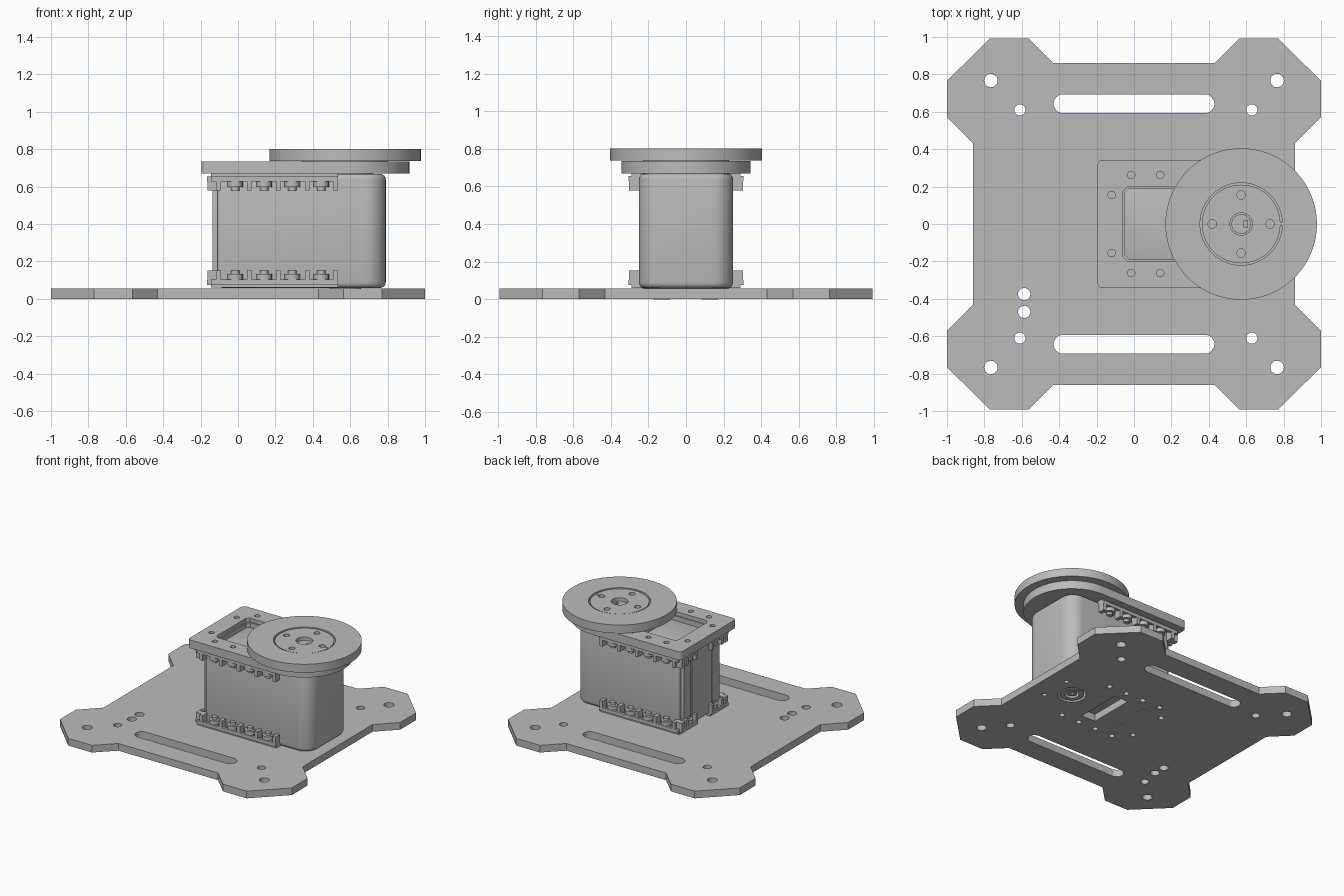
import bpy, bmesh, math
from mathutils import Matrix, Vector

cube = bpy.data.objects.get("Cube")
if cube:
    bpy.data.objects.remove(cube, do_unlink=True)

grey = bpy.data.materials.new("plain grey")
grey.use_nodes = True
COLOUR = (0.5, 0.5, 0.5, 1)
grey.diffuse_color = COLOUR
grey.node_tree.nodes["Principled BSDF"].inputs["Base Color"].default_value = COLOUR

AXIS = 0.573   # x of the output shaft
MID = 0.73     # lower flange height = MID - upper flange height


def add(name, mesh):
    mesh.name = name
    mesh.materials.clear()
    mesh.materials.append(grey)
    for p in mesh.polygons:
        p.use_smooth = True
        p.material_index = 0
    mesh.set_sharp_from_angle(angle=math.radians(30))
    ob = bpy.data.objects.new(name, mesh)
    bpy.context.collection.objects.link(ob)
    return ob


def arc(x, y, r, a0, a1, n):
    return [(x + r * math.cos(math.radians(a0 + (a1 - a0) * i / n)),
             y + r * math.sin(math.radians(a0 + (a1 - a0) * i / n))) for i in range(n + 1)]


def circle(x, y, r, n=24):
    return arc(x, y, r, 0, 360, n)[:-1]


def rect(x0, x1, y0, y1, left=0.0, right=0.0, n=8):
    """Rectangle with its own corner radius at each end."""
    pts = []
    for x, s, y, t, r, a in ((x1, -1, y1, -1, right, 0), (x0, 1, y1, -1, left, 90),
                             (x0, 1, y0, 1, left, 180), (x1, -1, y0, 1, right, 270)):
        pts += arc(x + s * r, y + t * r, r, a, a + 90, n) if r else [(x, y)]
    return pts


def slab(name, loops, z0, z1):
    """Flat sheet; the first loop is the outline, the others are holes."""
    cu = bpy.data.curves.new(name, "CURVE")
    cu.dimensions, cu.fill_mode = "2D", "BOTH"
    cu.extrude = (z1 - z0) / 2
    for pts in loops:
        sp = cu.splines.new("POLY")
        sp.points.add(len(pts) - 1)
        for p, (x, y) in zip(sp.points, pts):
            p.co = (x, y, 0, 1)
        sp.use_cyclic_u = True
    tmp = bpy.data.objects.new(name + "_curve", cu)
    bpy.context.collection.objects.link(tmp)
    deps = bpy.context.evaluated_depsgraph_get()
    mesh = bpy.data.meshes.new_from_object(tmp.evaluated_get(deps))
    bpy.data.objects.remove(tmp, do_unlink=True)
    bpy.data.curves.remove(cu)
    mesh.transform(Matrix.Translation((0, 0, (z0 + z1) / 2)))
    bm = bmesh.new()
    bm.from_mesh(mesh)
    bmesh.ops.remove_doubles(bm, verts=bm.verts, dist=1e-5)
    bmesh.ops.recalc_face_normals(bm, faces=bm.faces)
    bm.to_mesh(mesh)
    bm.free()
    return add(name, mesh)


def prism(name, pts, z0, z1, bevel):
    """Extruded outline with rounded top and bottom rims."""
    bm = bmesh.new()
    face = bm.faces.new([bm.verts.new((x, y, z0)) for x, y in pts])
    ext = bmesh.ops.extrude_face_region(bm, geom=[face])
    bmesh.ops.translate(bm, vec=(0, 0, z1 - z0),
                        verts=[v for v in ext["geom"] if isinstance(v, bmesh.types.BMVert)])
    bmesh.ops.recalc_face_normals(bm, faces=bm.faces)
    rims = [e for e in bm.edges if abs(e.verts[0].co.z - e.verts[1].co.z) < 1e-5]
    bmesh.ops.bevel(bm, geom=rims, offset=bevel, segments=4, profile=0.5, affect="EDGES")
    mesh = bpy.data.meshes.new(name)
    bm.to_mesh(mesh)
    bm.free()
    return add(name, mesh)


# Screw positions shared by the base, the flanges and the bracket
side_x = [-0.015, 0.14, 0.29, 0.445]
screws = [(-0.12, s * 0.155) for s in (1, -1)] + [(x, s * 0.262) for x in side_x for s in (1, -1)]

# Base plate: one corner mirrored round, with slots and holes
corner = [(0.86, 0.43), (1, 0.57), (1, 0.765), (0.77, 0.993), (0.565, 0.993), (0.43, 0.86)]
outline = []
for sx, sy in ((1, 1), (-1, 1), (-1, -1), (1, -1)):
    part = [(sx * x, sy * y) for x, y in corner]
    outline += part if sx * sy > 0 else part[::-1]
holes = []
for s in (1, -1):
    holes.append(rect(-0.43, 0.43, s * 0.643 - 0.05, s * 0.643 + 0.05, 0.0499, 0.0499))
    for x in (-0.765, 0.765):
        holes.append(circle(x, s * 0.767, 0.036))
    for x in (-0.61, 0.63):
        holes.append(circle(x, s * 0.61, 0.03))
    holes.append(circle(0.725, s * 0.12, 0.018, 16))
holes += [circle(-0.587, y, 0.033) for y in (-0.375, -0.47)]
holes += [circle(x, y, 0.02, 16) for x, y in screws]
holes += [circle(AXIS, 0, 0.1, 32), rect(0.21, 0.33, -0.18, 0.18)]
slab("base_plate", [outline] + holes, 0, 0.056)

# Idler bearing seen through the base
slab("idler_ring", [circle(AXIS, 0, 0.085, 32), circle(AXIS, 0, 0.05, 32)], 0.004, 0.062)
slab("idler_screw", [circle(AXIS, 0, 0.035), circle(AXIS, 0, 0.016, 6)], 0.01, 0.062)
for s in (1, -1):
    slab("connector_cover", [rect(-0.03, 0.07, s * 0.127 - 0.045, s * 0.127 + 0.045)], -0.001, 0.003)

# Motor body, end covers and seams
prism("motor_body", rect(-0.11, 0.79, -0.25, 0.25, 0.02, 0.11), 0.058, 0.668, 0.03)
for y0, y1 in ((-0.22, -0.13), (-0.12, 0.12), (0.13, 0.22)):
    prism("end_cover", rect(-0.135, -0.09, y0, y1), 0.08, 0.65, 0.006)
slab("shaft_collar", [circle(AXIS, 0, 0.15, 40)], 0.64, 0.69)

# Flanges with ribs and nuts on both sides and round the rear corners
bm = bmesh.new()


def box(x0, x1, y0, y1, z0, z1):
    size = Vector((abs(x1 - x0), abs(y1 - y0), abs(z1 - z0), 1))
    mid = Vector(((x0 + x1) / 2, (y0 + y1) / 2, (z0 + z1) / 2))
    bmesh.ops.create_cube(bm, size=1, matrix=Matrix.Translation(mid) @ Matrix.Diagonal(size))


def drum(x, y, r, z0, z1):
    bmesh.ops.create_cone(bm, cap_ends=True, segments=16, radius1=r, radius2=r, depth=abs(z1 - z0),
                          matrix=Matrix.Translation((x, y, (z0 + z1) / 2)))


for s in (1, -1):
    for up in (True, False):
        def h(z):
            return z if up else MID - z
        box(-0.145, 0.535, s * 0.24, s * 0.29, h(0.645), h(0.67))
        box(-0.145, -0.1, s * 0.09, s * 0.26, h(0.645), h(0.67))
        # outer lip below the ledge
        box(-0.145, 0.535, s * 0.285, s * 0.305, h(0.628), h(0.655))
        box(-0.165, -0.143, s * 0.09, s * 0.285, h(0.628), h(0.655))
        for x in (-0.105, 0.06, 0.215, 0.37, 0.522):
            box(x - 0.013, x + 0.013, s * 0.24, s * 0.304, h(0.578), h(0.65))
        for y in (0.1, 0.215):
            box(-0.164, -0.1, s * (y - 0.012), s * (y + 0.012), h(0.578), h(0.65))
        # corner wall joining the side and the rear
        box(-0.164, -0.1, s * 0.245, s * 0.285, h(0.578), h(0.65))
for x, y in screws:
    for up in (True, False):
        za, zb, zc = (0.578, 0.598, 0.628) if up else (MID - 0.578, MID - 0.598, MID - 0.628)
        drum(x, y, 0.022, za, zb)
        drum(x, y, 0.041, zb, zc)
flange_mesh = bpy.data.meshes.new("flanges")
bm.to_mesh(flange_mesh)
bm.free()
add("flanges", flange_mesh)

# Top bracket: rounded at the shaft, with a window
shape = arc(AXIS, 0, 0.343, -90, 90, 40) + rect(-0.195, AXIS, -0.343, 0.343, 0.03)[1:-1]
window = [(0.28, -0.2), (0.28, 0.2), (-0.035, 0.2), (-0.058, 0.177), (-0.058, -0.177), (-0.035, -0.2)]
slab("top_bracket", [shape, window] + [circle(x, y, 0.02, 16) for x, y in screws], 0.67, 0.735)
inner = [(x + (0.01 if x < 0.2 else -0.01), y * 0.95) for x, y in window]
slab("window_lip", [window, inner], 0.66, 0.705)

# Output wheel with a recessed horn and a centre screw
slab("output_wheel", [circle(AXIS, 0, 0.405, 72), circle(AXIS, 0, 0.22, 48)], 0.737, 0.802)
bolts = [circle(AXIS + 0.155 * math.cos(a), 0.155 * math.sin(a), 0.023, 16)
         for a in (i * math.pi / 2 for i in range(4))]
slab("horn", [circle(AXIS, 0, 0.21, 48), circle(AXIS, 0, 0.06, 32)] + bolts, 0.735, 0.798)
slab("horn_back", [circle(AXIS, 0, 0.23, 48)], 0.733, 0.745)
slab("horn_key", [rect(AXIS + 0.185, AXIS + 0.222, -0.008, 0.008)], 0.74, 0.801)
slab("centre_screw", [circle(AXIS, 0, 0.052, 32), rect(AXIS + 0.015, AXIS + 0.035, -0.018, 0.018)], 0.74, 0.775)
